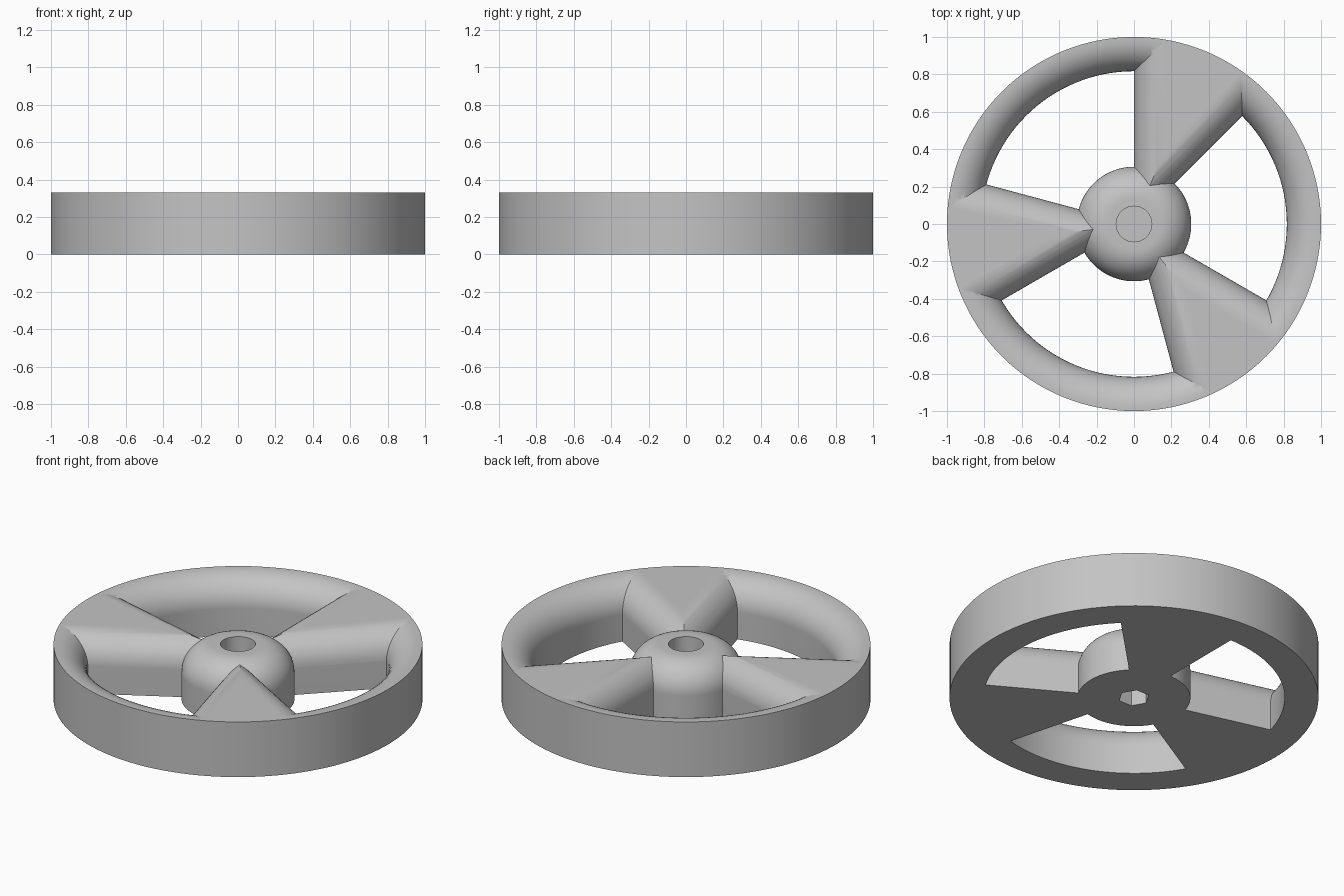
import bpy, bmesh
from math import sin, cos, tan, asin, pi, radians
from mathutils import Matrix

HEIGHT, FILLET = 0.33, 0.167
RIM_INNER, HUB_RADIUS, BORE = 0.817, 0.306, 0.095
HALF = radians(22.5)
STEPS = 12

cube = bpy.data.objects.get("Cube")
if cube:
    bpy.data.objects.remove(cube, do_unlink=True)

grey = bpy.data.materials.new("plain_grey")
grey.use_nodes = True
grey.diffuse_color = (0.55, 0.55, 0.55, 1)
grey.node_tree.nodes["Principled BSDF"].inputs["Base Color"].default_value = grey.diffuse_color

# Rounded top edge as (inset, height) pairs
angles = [pi / 2 * i / STEPS for i in range(STEPS + 1)]
rounding = [(FILLET * (1 - cos(a)), HEIGHT - FILLET + FILLET * sin(a)) for a in angles]


def finish(name, bm):
    bmesh.ops.remove_doubles(bm, verts=bm.verts, dist=1e-5)
    bmesh.ops.recalc_face_normals(bm, faces=bm.faces)
    mesh = bpy.data.meshes.new(name)
    bm.to_mesh(mesh)
    bm.free()
    mesh.materials.append(grey)
    obj = bpy.data.objects.new(name, mesh)
    bpy.context.collection.objects.link(obj)
    return obj


def lathe(name, profile, closed):
    bm = bmesh.new()
    verts = [bm.verts.new((r, 0, z)) for r, z in profile]
    edges = [bm.edges.new(pair) for pair in zip(verts, verts[1:])]
    if closed:
        edges.append(bm.edges.new((verts[-1], verts[0])))
    bmesh.ops.spin(bm, geom=verts + edges, cent=(0, 0, 0), axis=(0, 0, 1),
                   angle=2 * pi, steps=128)
    return finish(name, bm)


def spoke(name, turn):
    # Stack of wedge outlines, each inset from the radial side edges
    bm = bmesh.new()
    reach, start, arc = 0.99, 0.2, 8
    rings = []
    for inset, z in [(0, 0)] + rounding:
        s = max(start, inset / sin(HALF))
        w = max(0, s * tan(HALF) - inset / cos(HALF))
        b = HALF - asin(inset / reach)
        outline = [(s, -w)]
        for i in range(arc + 1):
            a = b * (2 * i / arc - 1)
            outline.append((reach * cos(a), reach * sin(a)))
        outline.append((s, w))
        rings.append([bm.verts.new((x, y, z)) for x, y in outline])
    for low, high in zip(rings, rings[1:]):
        for i in range(len(low)):
            j = (i + 1) % len(low)
            bm.faces.new((low[i], low[j], high[j], high[i]))
    bm.faces.new(rings[0])
    bm.faces.new(rings[-1])
    bmesh.ops.rotate(bm, verts=bm.verts, cent=(0, 0, 0),
                     matrix=Matrix.Rotation(turn, 3, "Z"))
    return finish(name, bm)


def combine(target, tool, operation):
    bpy.ops.object.select_all(action="DESELECT")
    bpy.context.view_layer.objects.active = target
    target.select_set(True)
    mod = target.modifiers.new(operation.lower(), "BOOLEAN")
    mod.operation, mod.solver, mod.object = operation, "EXACT", tool
    bpy.ops.object.modifier_apply(modifier=mod.name)
    bpy.data.objects.remove(tool, do_unlink=True)


# Rim with a rounded inner top edge
wheel = lathe("spoked_wheel", [(RIM_INNER, 0)]
              + [(RIM_INNER + t, z) for t, z in rounding]
              + [(1, HEIGHT), (1, 0)], True)

# Three tapering spokes
for i in range(3):
    combine(wheel, spoke("spoke", radians(67.5 + 120 * i)), "UNION")

# Domed hub, plain first so that it fills the middle
hub = lathe("hub", [(0, 0), (HUB_RADIUS, 0)]
            + [(HUB_RADIUS - t, z) for t, z in rounding] + [(0, HEIGHT)], False)
combine(wheel, hub, "UNION")


def drill(name, sides, radius, bottom, top):
    bm = bmesh.new()
    bmesh.ops.create_cone(bm, cap_ends=True, segments=sides, radius1=radius,
                          radius2=radius, depth=top - bottom,
                          matrix=Matrix.Translation((0, 0, (top + bottom) / 2))
                          @ Matrix.Rotation(pi / 2, 4, "Z"))
    cutter = finish(name, bm)
    cutter.hide_render = True
    combine(wheel, cutter, "DIFFERENCE")


# Round bore above, six-sided socket below
drill("bore_cutter", 64, BORE, 0.19, HEIGHT + 0.1)
drill("socket_cutter", 6, 0.085, -0.1, 0.15)

# Smooth curves, crisp creases
bpy.ops.object.select_all(action="DESELECT")
bpy.context.view_layer.objects.active = wheel
wheel.select_set(True)
bpy.ops.object.shade_smooth_by_angle(angle=radians(25))
weighted = wheel.modifiers.new("weighted_normals", "WEIGHTED_NORMAL")
weighted.keep_sharp = True
